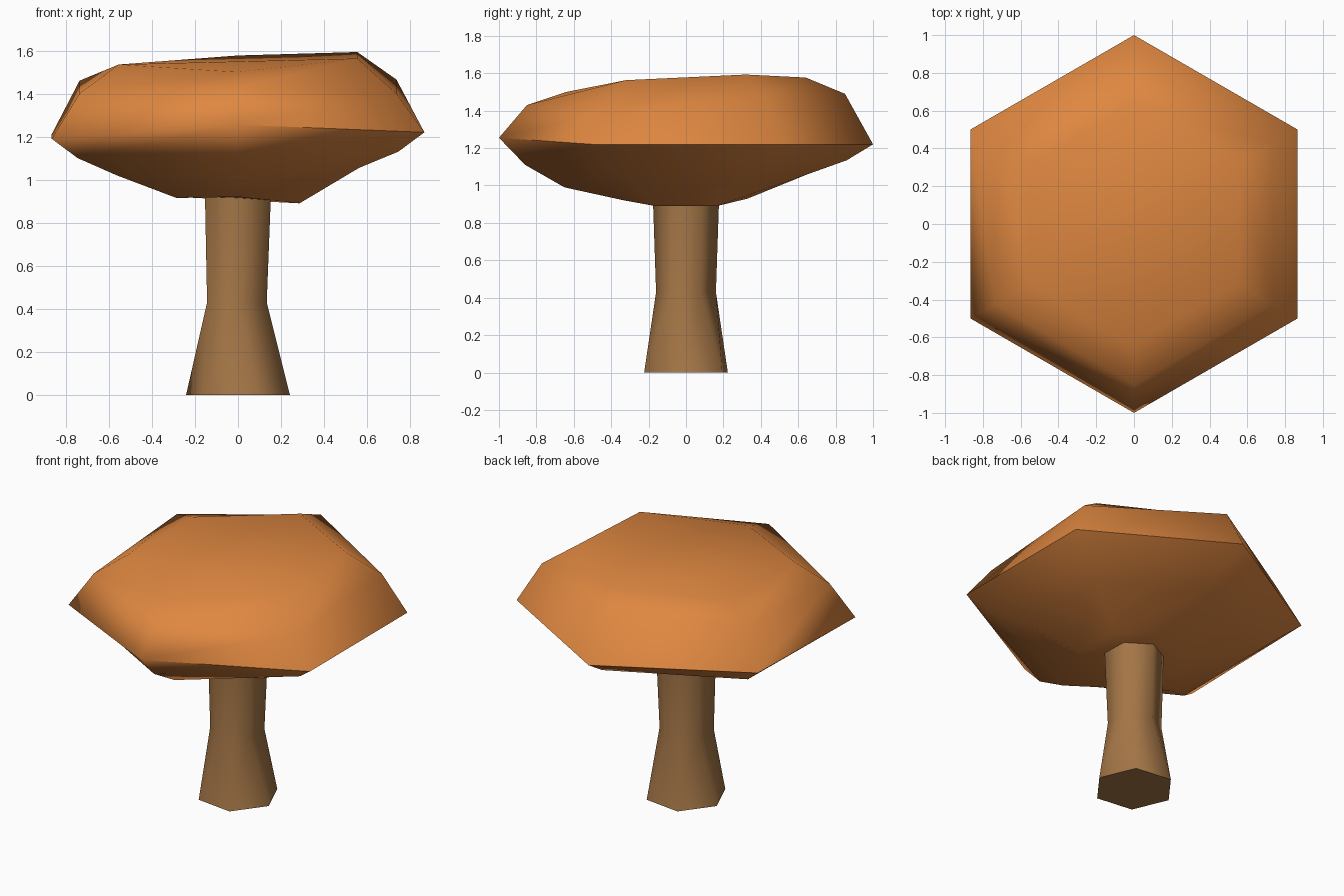
import bpy
import bmesh
from math import cos, sin, radians

if "Cube" in bpy.data.objects:
    bpy.data.objects.remove(bpy.data.objects["Cube"])


def make_material(name, colour):
    mat = bpy.data.materials.new(name)
    mat.use_nodes = True
    mat.diffuse_color = colour
    mat.node_tree.nodes["Principled BSDF"].inputs["Base Color"].default_value = colour
    return mat


def loft(name, rings, mat, sharp):
    """Skin rings of points, close both ends, smooth all edges but the sharp ones."""
    bm = bmesh.new()
    loops = [[bm.verts.new(p) for p in ring] for ring in rings]
    n = len(loops[0])
    for low, high in zip(loops, loops[1:]):
        for i in range(n):
            j = (i + 1) % n
            bm.faces.new((low[i], low[j], high[j], high[i]))
    bm.faces.new(loops[0][::-1])
    bm.faces.new(loops[-1])
    for face in bm.faces:
        face.smooth = True
    for ring, i in sharp:
        bm.edges.get((loops[ring][i], loops[ring][(i + 1) % n])).smooth = False
    mesh = bpy.data.meshes.new(name)
    bm.to_mesh(mesh)
    bm.free()
    mesh.materials.append(mat)
    obj = bpy.data.objects.new(name, mesh)
    bpy.context.collection.objects.link(obj)


def hexagon(radius, heights, turn=-90, x=0):
    return [(x + radius * cos(radians(turn + 60 * i)),
             radius * sin(radians(turn + 60 * i)), z)
            for i, z in enumerate(heights)]


cap_orange = make_material("cap orange", (0.74, 0.245, 0.052, 1))
stem_brown = make_material("stem brown", (0.37, 0.18, 0.062, 1))

# Cap: uneven hexagonal rings, from the underside to the top.
# Heights run front, front left, back left, back, back right, front right.
cap_rings = [
    (0.33, (0.92, 0.89, 0.89, 0.93, 0.92, 0.915)),
    (0.65, (0.99, 1.055, 1.06, 1.06, 1.04, 1.02)),
    (0.86, (1.11, 1.13, 1.13, 1.135, 1.11, 1.10)),
    (1.00, (1.255, 1.22, 1.22, 1.22, 1.21, 1.19)),
    (0.85, (1.43, 1.40, 1.465, 1.49, 1.46, 1.40)),
    (0.64, (1.50, 1.563, 1.593, 1.577, 1.53, 1.535)),
]
# The rim is crisp except along its front right side
loft("mushroom_cap", [hexagon(r, z) for r, z in cap_rings], cap_orange,
     [(3, i) for i in range(5)])

# Stem: flared foot, narrow waist, slightly twisted
stem_rings = [
    hexagon(0.243, [0] * 6, -67),
    hexagon(0.16, [0.43] * 6, -90, -0.005),
    hexagon(0.178, [0.96] * 6, -90),
]
loft("mushroom_stem", stem_rings, stem_brown,
     [(ring, i) for ring in (0, 2) for i in range(6)])
